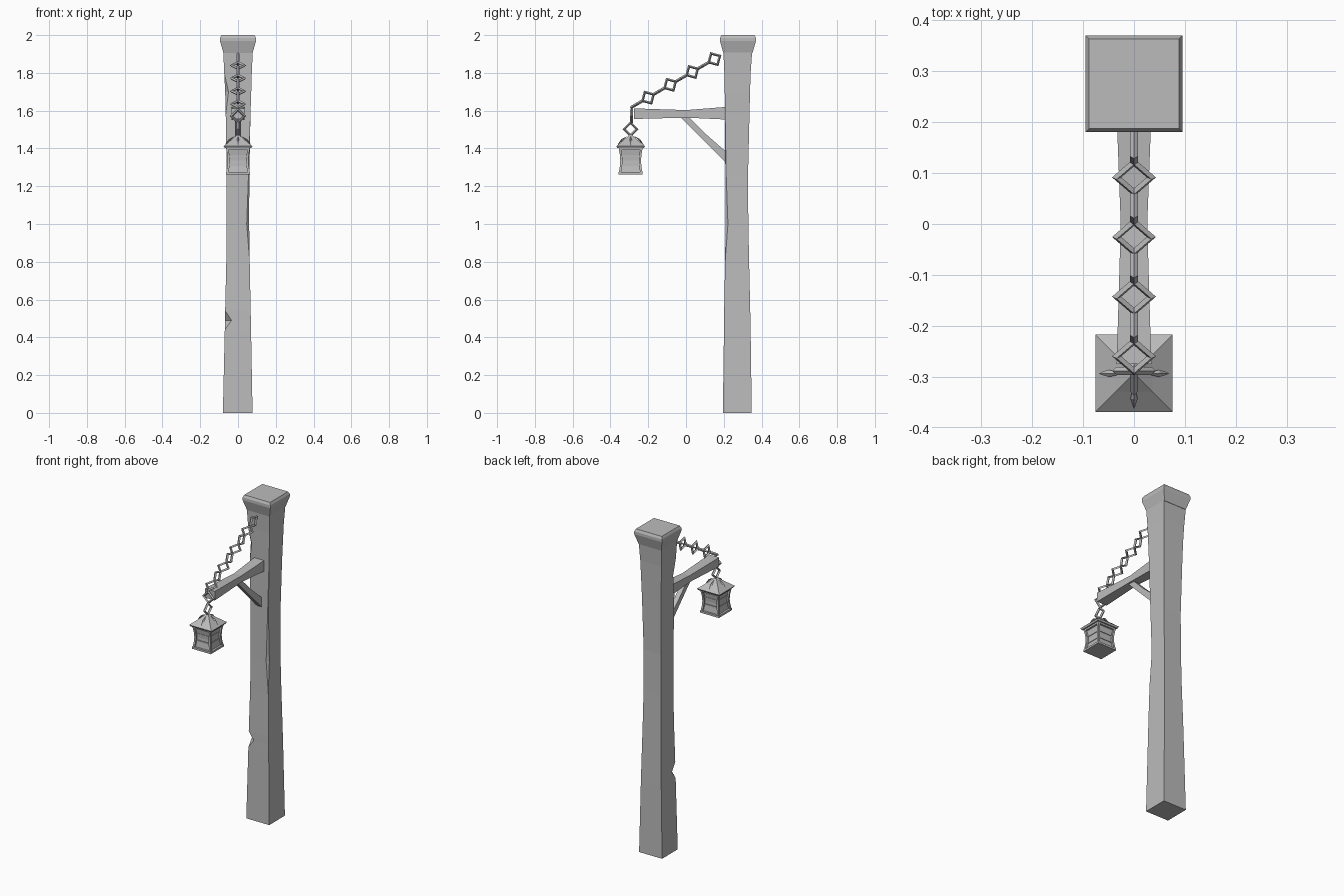
import bpy, bmesh, math
from mathutils import Vector, Matrix

cube = bpy.data.objects.get("Cube")
if cube:
    bpy.data.objects.remove(cube)

grey = bpy.data.materials.new("plain grey")
grey.use_nodes = True
colour = (0.5, 0.5, 0.5, 1)
grey.diffuse_color = colour
grey.node_tree.nodes["Principled BSDF"].inputs["Base Color"].default_value = colour


def finish(name, bm):
    bmesh.ops.remove_doubles(bm, verts=bm.verts[:], dist=0.0002)
    bmesh.ops.recalc_face_normals(bm, faces=bm.faces[:])
    mesh = bpy.data.meshes.new(name)
    bm.to_mesh(mesh)
    bm.free()
    mesh.materials.append(grey)
    ob = bpy.data.objects.new(name, mesh)
    bpy.context.collection.objects.link(ob)
    return ob


def loft(name, rings):
    """Skin a closed solid through rings of equal point count."""
    bm = bmesh.new()
    rows = [[bm.verts.new(p) for p in ring] for ring in rings]
    for a, b in zip(rows, rows[1:]):
        for i in range(len(a)):
            j = (i + 1) % len(a)
            bm.faces.new((a[i], a[j], b[j], b[i]))
    bm.faces.new(rows[0])
    bm.faces.new(rows[-1])
    return finish(name, bm)


def square(cx, cy, z, h):
    return [(cx + sx * h, cy + sy * h, z) for sx, sy in ((-1, -1), (1, -1), (1, 1), (-1, 1))]


def post_ring(z, x0, x1, y0, y1, left_chip=0, right_chip=0):
    """Square section whose two front corners can be chipped away."""
    a, b = left_chip, right_chip
    return [(x0, y0 + a, z), (x0 + a, y0, z), (x1 - b, y0, z), (x1, y0 + b, z), (x1, y1, z), (x0, y1, z)]


# Tapered post with worn corners and flared cap
loft("post", [post_ring(*r) for r in (
    (0, -0.08, 0.077, 0.195, 0.348),
    (0.44, -0.07, 0.069, 0.201, 0.342),
    (0.49, -0.069, 0.068, 0.202, 0.341, 0.035),
    (0.54, -0.068, 0.067, 0.202, 0.34),
    (0.8, -0.062, 0.062, 0.207, 0.334),
    (1.0, -0.06, 0.059, 0.209, 0.33, 0, 0.013),
    (1.25, -0.06, 0.06, 0.208, 0.328, 0, 0.005),
    (1.58, -0.065, 0.066, 0.207, 0.336),
    (1.7, -0.068, 0.07, 0.205, 0.339, 0.018),
    (1.8, -0.073, 0.073, 0.203, 0.342),
    (1.91, -0.078, 0.078, 0.198, 0.35))])
loft("post_cap", [square(0, 0.275, z, h) for z, h in (
    (1.905, 0.077), (1.968, 0.095), (1.985, 0.095), (2.0, 0.088))])

# Horizontal arm, slightly waisted
loft("arm", [[(-w, y, z0), (w, y, z0), (w, y, z1), (-w, y, z1)] for y, w, z0, z1 in (
    (0.215, 0.034, 1.553, 1.62), (0.0, 0.026, 1.563, 1.603), (-0.275, 0.034, 1.556, 1.612))])

# Diagonal brace below the arm
loft("brace", [[(-0.015, *a), (0.015, *a), (0.015, *b), (-0.015, *b)] for a, b in (
    ((-0.035, 1.57), (0.01, 1.57)),
    ((0.085, 1.45), (0.095, 1.485)),
    ((0.215, 1.32), (0.215, 1.38)))])


def chain_link(name, y, z, direction, flat):
    """Four-sided link with its long diagonal along direction."""
    u = Vector(direction).normalized()
    side = Vector((1, 0, 0))
    v = side if flat else u.cross(side)
    n = u.cross(v)
    bm = bmesh.new()
    rows = []
    for i in range(4):
        a = i * math.pi / 2
        out = u * math.cos(a) + v * math.sin(a)
        centre = Vector((0, y, z)) + out * 0.034
        rows.append([bm.verts.new(centre + out * p + n * q) for p, q in (
            (0.009, 0), (0, 0.008), (-0.009, 0), (0, -0.008))])
    for i in range(4):
        for j in range(4):
            a, b = rows[i], rows[(i + 1) % 4]
            bm.faces.new((a[j], a[(j + 1) % 4], b[(j + 1) % 4], b[j]))
    finish(name, bm)


# Chain from post to arm tip, then down to the lantern
slope = (0, -0.117, -0.068)
for i in range(8):
    t = i / 2
    chain_link(f"chain_link_{i + 1}", 0.15 - 0.117 * t, 1.873 - 0.068 * t, slope, i % 2 == 1)
chain_link("arm_tip_link", -0.288, 1.572, (0, 0, -1), True)
chain_link("lantern_link", -0.294, 1.502, (0, 0, -1), False)

# Lantern: base, waisted panes, corner posts, roof
CY = -0.293
loft("lantern_base", [square(0, CY, z, 0.064) for z in (1.263, 1.275)])
loft("lantern_top_frame", [square(0, CY, z, 0.062) for z in (1.392, 1.405)])
waist = ((1.27, 0.057), (1.305, 0.051), (1.335, 0.049), (1.365, 0.051), (1.4, 0.057))
loft("lantern_panes", [square(0, CY, z, h - 0.005) for z, h in waist])
for sx in (-1, 1):
    for sy in (-1, 1):
        loft("lantern_corner_post", [square(sx * h, CY + sy * h, z, 0.006) for z, h in waist])
for z in (1.315, 1.357):
    loft("lantern_glazing_bar", [square(0, CY, z + d, 0.049) for d in (-0.003, 0.003)])
loft("lantern_roof", [square(0, CY, z, h) for z, h in (
    (1.402, 0.07), (1.412, 0.076), (1.445, 0.036), (1.472, 0.006))])

# Leaf-shaped studs on the four roof slopes
for i in range(4):
    turn = Matrix.Translation((0, CY, 0)) @ Matrix.Rotation(i * math.pi / 2, 4, 'Z')
    profile = ((0.021, 1.463, 0.001), (0.05, 1.442, 0.007), (0.069, 1.42, 0.001))
    loft("roof_stud", [[turn @ Vector(p) for p in (
        (x, -w, z), (x, 0, z + w), (x, w, z), (x, 0, z - w))] for x, z, w in profile])
